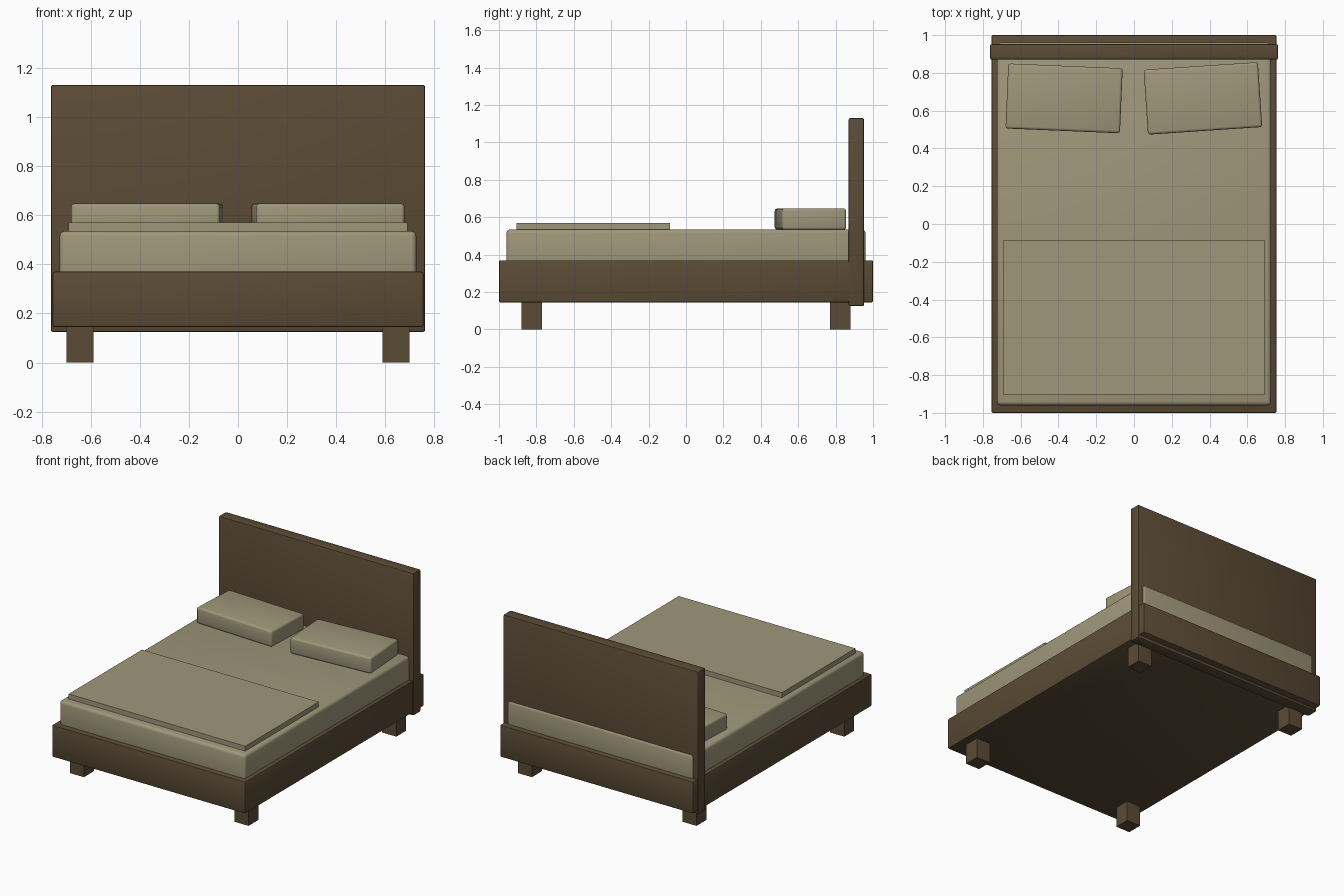
import bpy
import math

if "Cube" in bpy.data.objects:
    bpy.data.objects.remove(bpy.data.objects["Cube"])


def material(name, rgb):
    m = bpy.data.materials.new(name)
    m.diffuse_color = (*rgb, 1.0)
    m.use_nodes = True
    m.node_tree.nodes["Principled BSDF"].inputs["Base Color"].default_value = m.diffuse_color
    return m


wood = material("dark wood", (0.105, 0.070, 0.036))
linen = material("beige linen", (0.35, 0.31, 0.195))


def box(name, lo, hi, mat, bevel=0.0, segments=2, turn=0.0):
    """Box between two corners, optionally turned about z, with rounded edges."""
    centre = [(a + b) / 2 for a, b in zip(lo, hi)]
    bpy.ops.mesh.primitive_cube_add(size=1, location=centre)
    ob = bpy.context.object
    ob.name = name
    ob.scale = [b - a for a, b in zip(lo, hi)]
    bpy.ops.object.transform_apply(location=False, rotation=False, scale=True)
    ob.rotation_euler.z = math.radians(turn)
    ob.data.materials.append(mat)
    if bevel:
        mod = ob.modifiers.new("rounded edges", 'BEVEL')
        mod.width = bevel
        mod.segments = segments
        bpy.ops.object.modifier_apply(modifier=mod.name)
        bpy.ops.object.shade_smooth_by_angle(angle=math.radians(30))
    return ob


# Bed base and headboard
box("bed_frame", (-0.755, -1.0, 0.145), (0.755, 1.0, 0.37), wood, 0.008)
box("headboard", (-0.762, 0.87, 0.125), (0.762, 0.952, 1.13), wood, 0.008)

# Four square legs
for sx, side in ((-1, "left"), (1, "right")):
    for sy, end in ((-1, "front"), (1, "back")):
        x, y = 0.643 * sx, 0.825 * sy
        box(f"{end}_{side}_leg", (x - 0.055, y - 0.055, 0), (x + 0.055, y + 0.055, 0.15), wood)

# Mattress and folded blanket
box("mattress", (-0.726, -0.96, 0.31), (0.726, 0.96, 0.535), linen, 0.02, 3)
box("blanket", (-0.69, -0.905, 0.53), (0.69, -0.085, 0.57), linen)

# Two slightly turned pillows
for name, cx, turn in (("left_pillow", -0.37, -2.4), ("right_pillow", 0.365, 3.8)):
    box(name, (cx - 0.303, 0.493, 0.533), (cx + 0.303, 0.837, 0.647), linen, 0.014, 3, turn)
